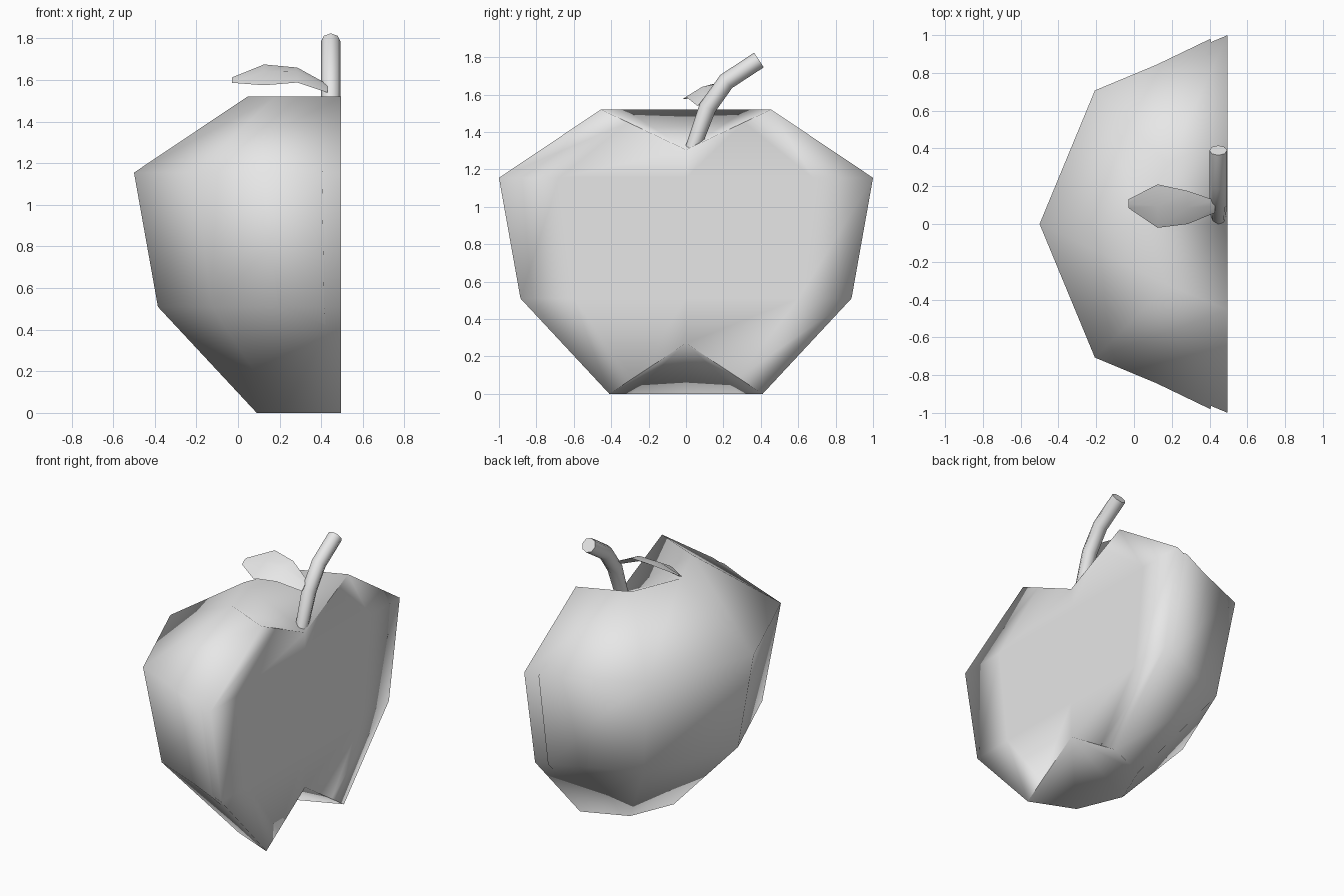
import bpy
import bmesh
from math import cos, sin, radians
from mathutils import Vector

old = bpy.data.objects.get("Cube")
if old:
    bpy.data.objects.remove(old, do_unlink=True)

grey = bpy.data.materials.new("light_grey")
grey.use_nodes = True
grey.diffuse_color = (0.8, 0.8, 0.8, 1)
bsdf = next(n for n in grey.node_tree.nodes if n.type == 'BSDF_PRINCIPLED')
bsdf.inputs["Base Color"].default_value = (0.8, 0.8, 0.8, 1)
grey.use_backface_culling = True


def finish(name, bm, flip=False, angle=180):
    """Turn a bmesh into a smooth object with consistent normals."""
    bmesh.ops.recalc_face_normals(bm, faces=bm.faces)
    if flip:
        bmesh.ops.reverse_faces(bm, faces=bm.faces)
    mesh = bpy.data.meshes.new(name)
    bm.to_mesh(mesh)
    bm.free()
    mesh.materials.append(grey)
    obj = bpy.data.objects.new(name, mesh)
    bpy.context.collection.objects.link(obj)
    bpy.ops.object.select_all(action='DESELECT')
    obj.select_set(True)
    bpy.context.view_layer.objects.active = obj
    if angle < 180:
        bpy.ops.object.shade_smooth_by_angle(angle=radians(angle))
    else:
        bpy.ops.object.shade_smooth()
    return obj


def bridge(bm, loops):
    """Join neighbouring loops of equal length with quads."""
    n = len(loops[0])
    for a, b in zip(loops, loops[1:]):
        for i in range(n):
            j = (i + 1) % n
            bm.faces.new((a[i], a[j], b[j], b[i]))


def half_fruit(name, profile, dips, cut_x, rim_back, flip=False):
    """Half of an eight-sided lathe, closed by a cut, hollowed at both ends."""
    bm = bmesh.new()
    loops = []
    last = len(profile) - 1
    for k, (r, z) in enumerate(profile):
        loop = []
        # Skin half of the ring, from the back round to the front
        for i in range(5):
            a = radians(90 + 45 * i)
            x = 0.5 + r * cos(a)
            if i in (0, 4):
                x = cut_x - rim_back * r
            loop.append(bm.verts.new((x, r * sin(a), z)))
        # Cut half, which follows the hollow at the top and bottom
        for f in (-0.68, 0, 0.68):
            zz = z
            if k in (0, last):
                dip = dips[0] if k == 0 else dips[1]
                zz = dip + (z - dip) * abs(f)
            loop.append(bm.verts.new((cut_x, f * r, zz)))
        loops.append(loop)
    bridge(bm, loops)
    # Hollows fan out from the core
    for loop in (loops[0], loops[-1]):
        ring = [loop[7]] + loop[:6]
        for a, b in zip(ring, ring[1:]):
            bm.faces.new((loop[6], a, b))
    return finish(name, bm, flip)


def loft(name, sections, angle):
    """Closed skin over a row of cross-sections."""
    bm = bmesh.new()
    loops = [[bm.verts.new(p) for p in s] for s in sections]
    bridge(bm, loops)
    bm.faces.new(loops[0])
    bm.faces.new(loops[-1])
    return finish(name, bm, angle=angle)


# Fruit body, and the thin inward-facing hull around it
half_fruit("fruit_body",
           [(0.38, 0.05), (0.865, 0.51), (0.98, 1.15), (0.43, 1.485)],
           (0.275, 1.3), 0.492, 0.09)
half_fruit("fruit_outer_hull",
           [(0.41, 0), (0.885, 0.51), (1, 1.155), (0.455, 1.52)],
           (0.27, 1.305), 0.496, 0, flip=True)

# Bent stem
path = [Vector((0.446, y, z)) for y, z in
        ((0.035, 1.31), (0.115, 1.53), (0.215, 1.67), (0.39, 1.785))]
rings = []
for i, p in enumerate(path):
    along = (path[min(i + 1, 3)] - path[max(i - 1, 0)]).normalized()
    side = Vector((1, 0, 0))
    up = along.cross(side)
    radius = 0.04 if i == 0 else 0.047
    rings.append([p + radius * (side * cos(radians(45 * k)) + up * sin(radians(45 * k)))
                  for k in range(8)])
loft("stem", rings, 60)

# Leaf: x, front edge y and z, back edge y and z, half thickness
leaf = [(-0.03, 0.085, 1.587, 0.13, 1.612, 0.006),
        (0.125, -0.02, 1.575, 0.21, 1.675, 0.018),
        (0.285, 0.0, 1.588, 0.175, 1.66, 0.018),
        (0.43, 0.06, 1.54, 0.125, 1.58, 0.01)]
sections = []
for x, y0, z0, y1, z1, t in leaf:
    ym, zm = (y0 + y1) / 2, (z0 + z1) / 2
    sections.append([(x, y0, z0), (x, ym, zm + t), (x, y1, z1), (x, ym, zm - t)])
loft("leaf", sections, 60)
